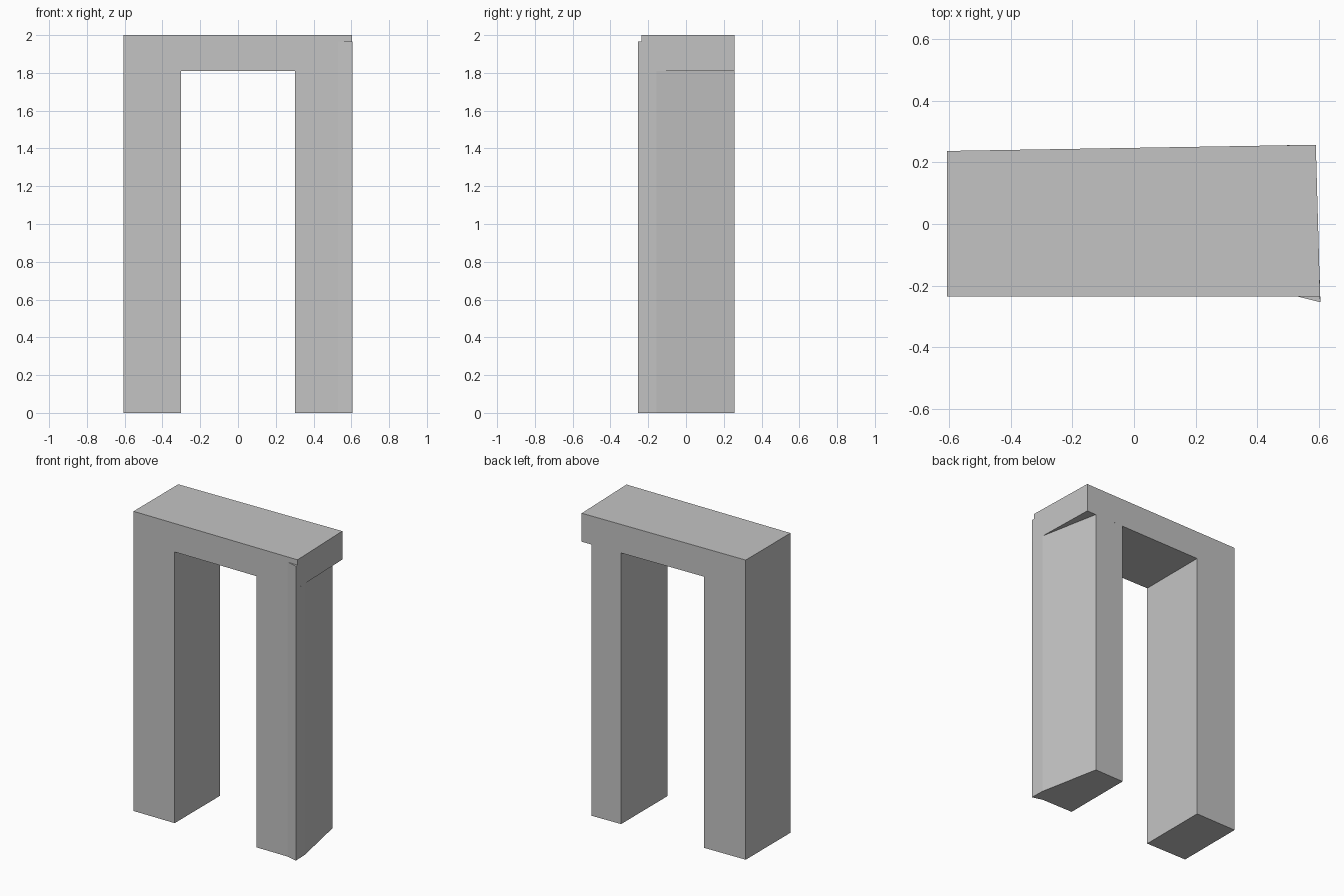
import bpy
import bmesh

cube = bpy.data.objects.get("Cube")
if cube:
    bpy.data.objects.remove(cube, do_unlink=True)

stone = bpy.data.materials.new("grey stone")
stone.use_nodes = True
GREY = (0.55, 0.55, 0.55, 1.0)
stone.diffuse_color = GREY
stone.node_tree.nodes["Principled BSDF"].inputs["Base Color"].default_value = GREY


def prism(name, footprint, bottom, top):
    """Extrude a counter-clockwise footprint between two heights."""
    bm = bmesh.new()
    base = bm.faces.new([bm.verts.new((x, y, bottom)) for x, y in footprint])
    result = bmesh.ops.extrude_face_region(bm, geom=[base], use_keep_orig=True)
    for v in result["geom"]:
        if isinstance(v, bmesh.types.BMVert):
            v.co.z = top
    bmesh.ops.recalc_face_normals(bm, faces=bm.faces)
    mesh = bpy.data.meshes.new(name)
    bm.to_mesh(mesh)
    bm.free()
    mesh.materials.append(stone)
    obj = bpy.data.objects.new(name, mesh)
    bpy.context.collection.objects.link(obj)
    return obj


UNDERSIDE = 1.81
INNER = 0.303
FRONT = -0.235

# Slightly skewed beam across the top
prism("lintel", [(-0.607, FRONT), (0.604, FRONT), (0.59, 0.257), (-0.607, 0.237)],
      UNDERSIDE, 2.0)

# Plain leg, flush with the beam
prism("right_leg", [(-0.607, FRONT), (-INNER, FRONT), (-INNER, 0.242), (-0.607, 0.237)],
      0.0, UNDERSIDE)

# Leg with a flared front corner and an outer face that tapers in to the back
prism("left_leg", [(INNER, FRONT), (0.53, FRONT), (0.605, -0.254),
                   (0.602, -0.155), (0.52, 0.256), (INNER, 0.252)],
      0.0, UNDERSIDE)

# The flared corner continues up the beam's front
prism("left_leg_spur", [(0.53, FRONT), (0.605, -0.254), (0.604, FRONT)],
      UNDERSIDE, 1.965)
